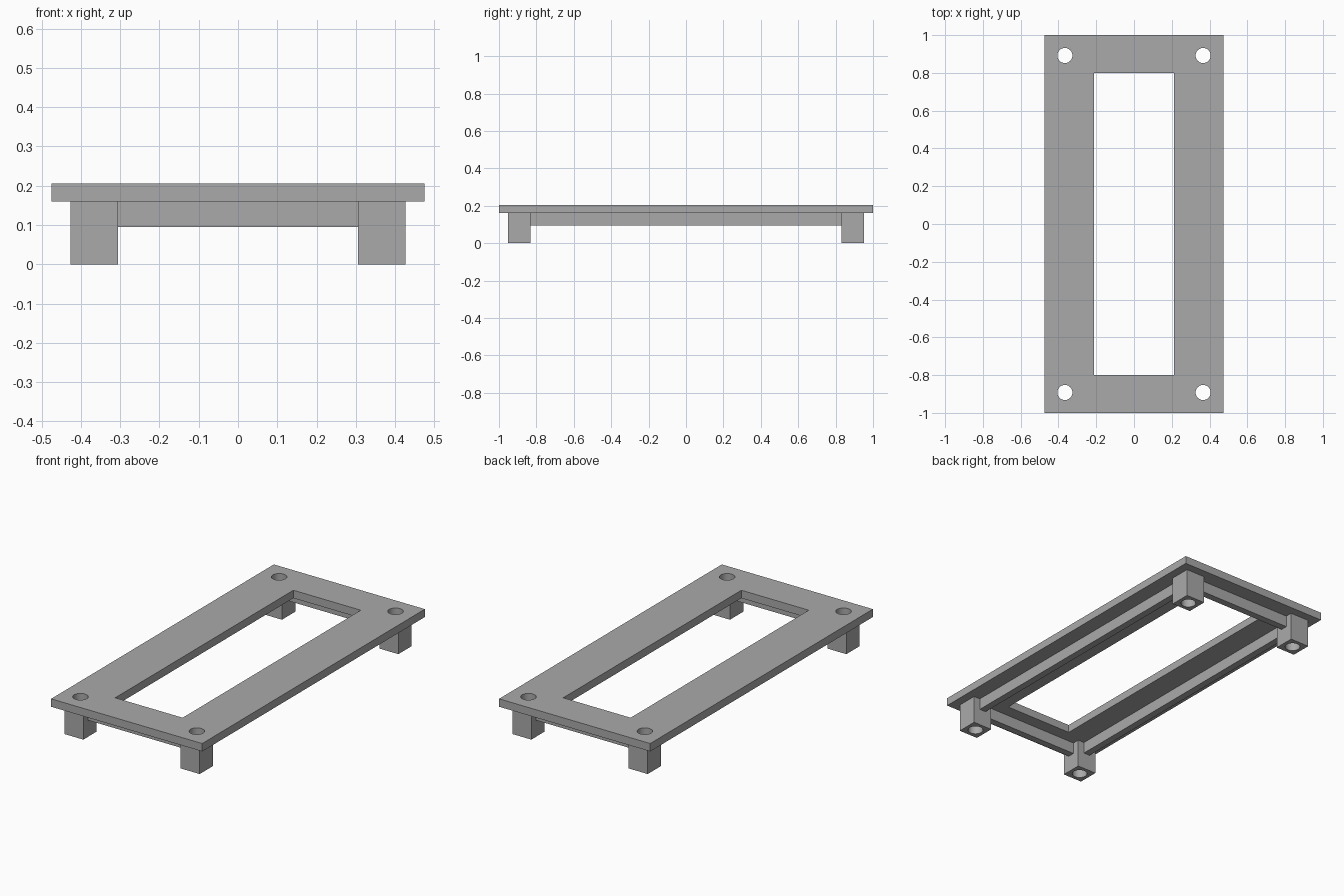
import bpy, bmesh, math
from math import cos, sin, pi

default = bpy.data.objects.get("Cube")
if default:
    bpy.data.objects.remove(default, do_unlink=True)

grey = bpy.data.materials.new("mid grey")
grey.use_nodes = True
colour = (0.4, 0.4, 0.4, 1)
grey.diffuse_color = colour
grey.node_tree.nodes["Principled BSDF"].inputs["Base Color"].default_value = colour

HOLE_X, HOLE_Y, HOLE_R = 0.366, 0.892, 0.04
LEG = 0.06            # half width of a leg
PLATE_Z, TOP_Z, RAIL_Z = 0.16, 0.205, 0.095
RAIL = 0.02           # half thickness of a rail


def rectangle(cx, cy, hx, hy):
    return [(cx - hx, cy - hy), (cx + hx, cy - hy), (cx + hx, cy + hy), (cx - hx, cy + hy)]


def circle(cx, cy, r, n=40):
    return [(cx + r * cos(2 * pi * i / n), cy + r * sin(2 * pi * i / n)) for i in range(n)]


def slab(name, loops, z0, z1):
    """Extrude an outline; every loop after the first cuts a hole."""
    curve = bpy.data.curves.new(name + "_outline", 'CURVE')
    curve.dimensions = '2D'
    curve.fill_mode = 'BOTH'
    curve.extrude = (z1 - z0) / 2
    for loop in loops:
        spline = curve.splines.new('POLY')
        spline.points.add(len(loop) - 1)
        for point, (x, y) in zip(spline.points, loop):
            point.co = (x, y, 0, 1)
        spline.use_cyclic_u = True
    outline = bpy.data.objects.new(name + "_outline", curve)
    bpy.context.collection.objects.link(outline)
    graph = bpy.context.evaluated_depsgraph_get()
    mesh = bpy.data.meshes.new_from_object(outline.evaluated_get(graph))
    bpy.data.objects.remove(outline, do_unlink=True)
    bpy.data.curves.remove(curve)

    # Weld the caps to the walls and lift to height
    bm = bmesh.new()
    bm.from_mesh(mesh)
    bmesh.ops.remove_doubles(bm, verts=bm.verts, dist=0.0002)
    bmesh.ops.recalc_face_normals(bm, faces=bm.faces)
    bmesh.ops.translate(bm, verts=bm.verts, vec=(0, 0, (z0 + z1) / 2))
    bm.to_mesh(mesh)
    bm.free()
    mesh.name = name
    mesh.materials.clear()
    mesh.materials.append(grey)
    obj = bpy.data.objects.new(name, mesh)
    bpy.context.collection.objects.link(obj)
    bpy.ops.object.select_all(action='DESELECT')
    obj.select_set(True)
    bpy.context.view_layer.objects.active = obj
    bpy.ops.object.shade_smooth_by_angle(angle=math.radians(30))
    return obj


corners = [(sx, sy) for sx in (-1, 1) for sy in (-1, 1)]
side = {-1: "right", 1: "left"}
end = {-1: "front", 1: "back"}

# Top plate with the long opening and four corner holes
slab("top_plate",
     [rectangle(0, 0, 0.475, 1), rectangle(0, 0, 0.212, 0.8)]
     + [circle(sx * HOLE_X, sy * HOLE_Y, HOLE_R) for sx, sy in corners],
     PLATE_Z, TOP_Z)

# Hollow square legs
for sx, sy in corners:
    x, y = sx * HOLE_X, sy * HOLE_Y
    slab(f"{end[sy]}_{side[sx]}_leg",
         [rectangle(x, y, LEG, LEG), circle(x, y, HOLE_R)], 0, PLATE_Z)

# Rails joining the legs under the plate
for s in (-1, 1):
    slab(f"{side[s]}_rail", [rectangle(s * HOLE_X, 0, RAIL, HOLE_Y - LEG)], RAIL_Z, PLATE_Z)
    slab(f"{end[s]}_rail", [rectangle(0, s * HOLE_Y, HOLE_X - LEG, RAIL)], RAIL_Z, PLATE_Z)
